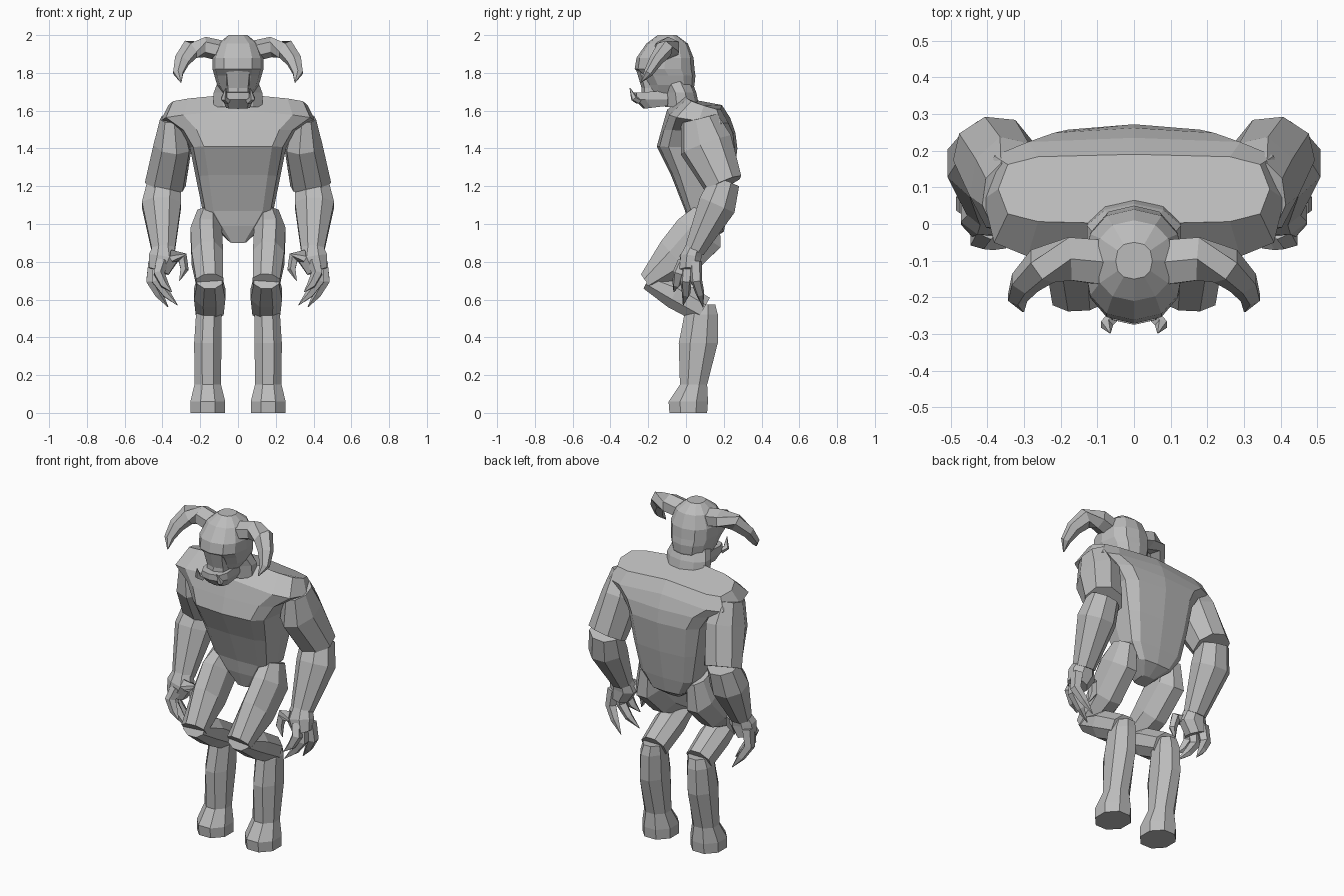
import bpy, bmesh, math
from mathutils import Vector

grey = bpy.data.materials.new("stone_grey")
grey.diffuse_color = (0.5, 0.5, 0.5, 1)


def skin(name, rings, mirror=False):
    """Bridge equal-length rings into a closed flat-shaded mesh."""
    bm = bmesh.new()
    vs = [[bm.verts.new(p) for p in r] for r in rings]
    n = len(vs[0])
    for a, b in zip(vs, vs[1:]):
        for i in range(n):
            j = (i + 1) % n
            bm.faces.new((a[i], a[j], b[j], b[i]))
    bm.faces.new(vs[0])
    bm.faces.new(vs[-1])
    bmesh.ops.remove_doubles(bm, verts=bm.verts, dist=0.0005)
    bmesh.ops.recalc_face_normals(bm, faces=bm.faces)
    me = bpy.data.meshes.new(name)
    bm.to_mesh(me)
    bm.free()
    me.materials.append(grey)
    ob = bpy.data.objects.new(name, me)
    bpy.context.collection.objects.link(ob)
    if mirror:
        ob.modifiers.new("mirror", 'MIRROR').use_mirror_merge = False
    return ob


def power(v, p):
    return math.copysign(abs(v) ** p, v)


def body(name, stations, n=12, p=0.7, droop=0.0):
    """Stations: half width, front y, front z, back y, back z."""
    rings = []
    for hw, yf, zf, yb, zb in stations:
        ring = []
        for i in range(n):
            a = 2 * math.pi * i / n
            x = hw * power(math.sin(a), p)
            t = 0.5 - 0.5 * power(math.cos(a), p)
            ring.append((x, yf + (yb - yf) * t, zf + (zb - zf) * t - droop * abs(x) * (zf > 1.55)))
        rings.append(ring)
    return skin(name, rings)


def limb(name, stations, n=8, flat=False, mirror=True, turn=0.5):
    """Stations: centre x, y, z, half width, half depth; rings follow the path."""
    c = [Vector(s[:3]) for s in stations]
    rings = []
    for i, s in enumerate(stations):
        t = (c[min(i + 1, len(c) - 1)] - c[max(i - 1, 0)]).normalized()
        if flat:
            t = Vector((0, 0, -1))
        ref = Vector((1, 0, 0)) if abs(t.x) < 0.8 else Vector((0, 1, 0))
        u = (ref - t * ref.dot(t)).normalized()
        w = t.cross(u)
        rings.append([c[i] + u * s[3] * math.cos(a) + w * s[4] * math.sin(a)
                      for a in [2 * math.pi * (k + turn) / n for k in range(n)]])
    return skin(name, rings, mirror)


# Torso with overhanging shoulders
body("torso", [
    (0.045, 0.04, 0.90, 0.13, 0.91),
    (0.12, 0.01, 0.99, 0.20, 0.96),
    (0.185, -0.005, 1.07, 0.22, 1.05),
    (0.222, -0.08, 1.26, 0.25, 1.22),
    (0.255, -0.155, 1.41, 0.272, 1.40),
    (0.31, -0.13, 1.50, 0.262, 1.48),
    (0.41, -0.10, 1.605, 0.235, 1.56),
    (0.37, 0.00, 1.69, 0.19, 1.63),
], p=0.5, droop=0.09)

# Legs
limb("thighs", [(0.155, 0.11, 1.06, 0.065, 0.08), (0.168, 0.07, 0.95, 0.09, 0.145),
                (0.162, -0.05, 0.82, 0.09, 0.13), (0.15, -0.205, 0.695, 0.078, 0.055)])
limb("shins", [(0.15, -0.205, 0.70, 0.072, 0.05), (0.15, -0.06, 0.63, 0.09, 0.085),
               (0.15, 0.09, 0.545, 0.08, 0.08)])
limb("lower_legs_and_hooves", [
    (0.15, 0.09, 0.575, 0.06, 0.07), (0.155, 0.08, 0.52, 0.073, 0.096),
    (0.16, 0.065, 0.37, 0.078, 0.112), (0.16, 0.04, 0.15, 0.076, 0.078),
    (0.16, 0.012, 0.06, 0.1, 0.113), (0.16, 0.012, 0.0, 0.1, 0.108)], flat=True)

# Arms
limb("upper_arms", [(0.35, 0.07, 1.56, 0.065, 0.10), (0.345, 0.105, 1.42, 0.105, 0.145),
                    (0.385, 0.2, 1.21, 0.112, 0.105)], turn=0.25)
limb("forearms", [(0.39, 0.205, 1.22, 0.095, 0.085), (0.405, 0.165, 1.1, 0.112, 0.108),
                  (0.395, 0.045, 0.86, 0.066, 0.058)])
limb("palms", [(0.395, 0.045, 0.88, 0.06, 0.05), (0.395, 0.025, 0.82, 0.085, 0.06),
               (0.42, 0.02, 0.75, 0.06, 0.06)])

# Clawed fingers and thumb
fingers = {
    "outer": [(0.445, 0.05, 0.80), (0.46, 0.055, 0.70), (0.42, 0.075, 0.63), (0.37, 0.09, 0.56)],
    "middle": [(0.42, 0.01, 0.79), (0.43, 0.0, 0.70), (0.38, 0.0, 0.63), (0.32, -0.015, 0.57)],
    "front": [(0.40, -0.01, 0.80), (0.42, -0.04, 0.74), (0.39, -0.05, 0.68), (0.35, -0.065, 0.64)],
    "thumb": [(0.36, 0.0, 0.83), (0.295, 0.0, 0.82), (0.285, -0.01, 0.76), (0.31, -0.02, 0.70)],
}
for key, path in fingers.items():
    limb(key + "_claws", [(*p, r, r) for p, r in zip(path, (0.036, 0.032, 0.024, 0.002))], n=5)

# Head, neck, snout and jaw
limb("neck", [(0, -0.02, 1.62, 0.135, 0.09), (0, -0.03, 1.695, 0.135, 0.085),
              (0, -0.06, 1.76, 0.11, 0.09)], n=10, flat=True, mirror=False)
body("head", [
    (0.07, -0.19, 1.67, 0.03, 1.68), (0.11, -0.205, 1.735, 0.045, 1.735),
    (0.125, -0.235, 1.785, 0.05, 1.785), (0.135, -0.272, 1.82, 0.045, 1.82),
    (0.135, -0.262, 1.88, 0.04, 1.88), (0.105, -0.21, 1.955, 0.01, 1.955),
    (0.05, -0.15, 2.0, -0.05, 2.0)], p=0.85)
body("snout", [(0.065, -0.24, 1.64, -0.06, 1.64), (0.065, -0.235, 1.72, -0.06, 1.72),
               (0.075, -0.262, 1.81, -0.06, 1.81)], n=8, p=0.6)
body("jaw", [(0.065, -0.225, 1.61, -0.06, 1.63), (0.085, -0.275, 1.66, -0.04, 1.66),
             (0.08, -0.275, 1.695, -0.04, 1.71)], n=10, p=0.6)

# Tusks and horns
limb("tusks", [(0.055, -0.25, 1.65, 0.018, 0.018), (0.075, -0.275, 1.665, 0.018, 0.018),
               (0.065, -0.297, 1.72, 0.002, 0.002)], n=5)
limb("horns", [(0.08, -0.105, 1.915, 0.07, 0.055), (0.175, -0.095, 1.937, 0.068, 0.054),
               (0.25, -0.115, 1.925, 0.058, 0.048), (0.297, -0.16, 1.865, 0.045, 0.036),
               (0.317, -0.20, 1.80, 0.03, 0.025), (0.302, -0.238, 1.75, 0.003, 0.003)], n=6)
